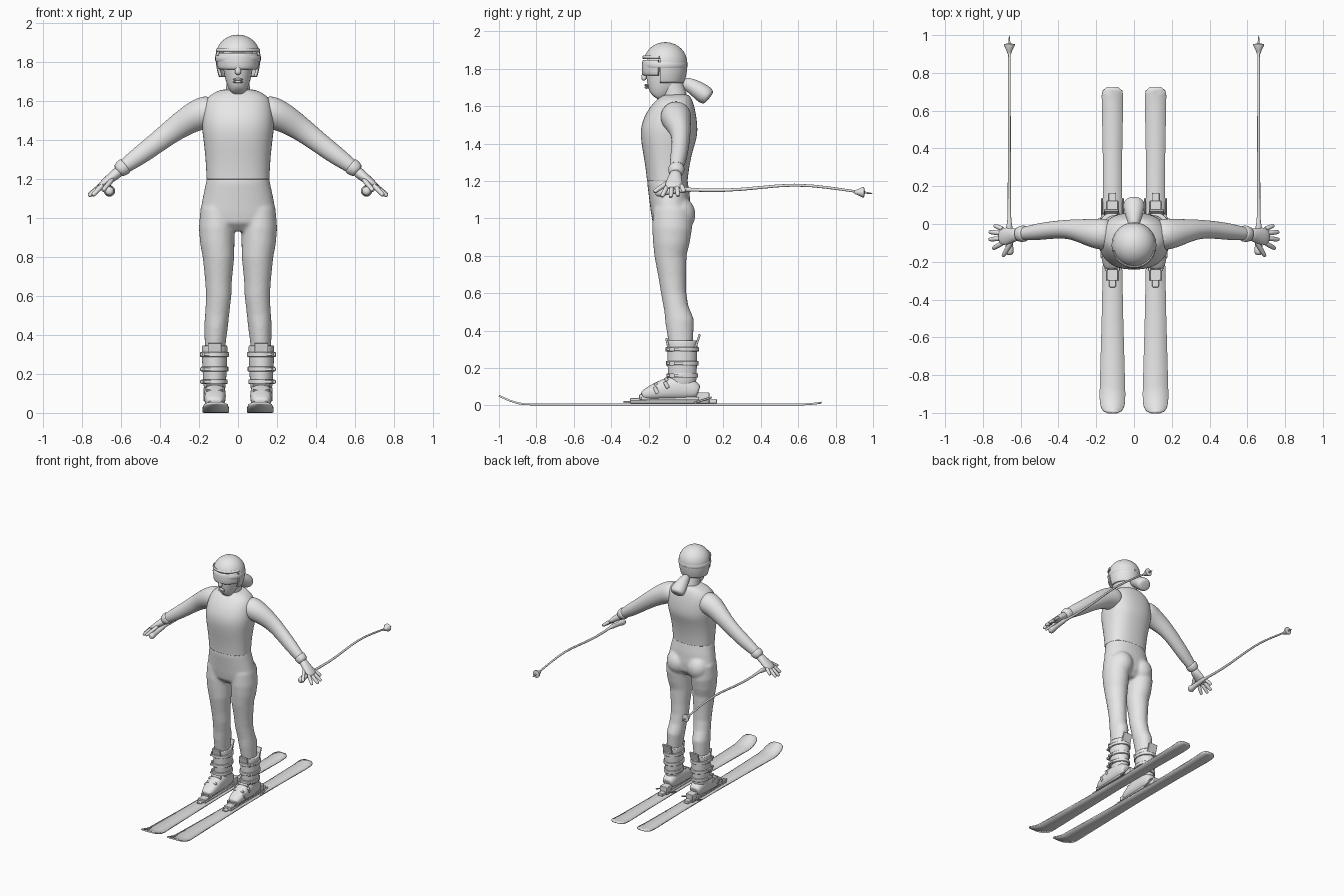
import bpy
import bmesh
from math import sin, cos, pi, radians, copysign
from mathutils import Vector, Matrix

X, Y, Z = Vector((1, 0, 0)), Vector((0, 1, 0)), Vector((0, 0, 1))

cube = bpy.data.objects.get("Cube")
if cube:
    bpy.data.objects.remove(cube, do_unlink=True)

grey = bpy.data.materials.new("light_grey")
grey.use_nodes = True
grey.diffuse_color = (.8, .8, .8, 1)
for node in grey.node_tree.nodes:
    if node.type == "BSDF_PRINCIPLED":
        node.inputs["Base Color"].default_value = (.8, .8, .8, 1)


def loft(bm, rows, ref=X, sides=16, power=1):
    """Skin ellipses along a path; each row is x, y, z, radius along ref, other radius."""
    points = [Vector(row[:3]) for row in rows]
    last = len(rows) - 1
    rings = []
    for i, row in enumerate(rows):
        along = (points[min(i + 1, last)] - points[max(i - 1, 0)]).normalized()
        u = (ref - along * ref.dot(along)).normalized()
        v = along.cross(u)
        ring = []
        for k in range(sides):
            c, s = cos(2 * pi * k / sides), sin(2 * pi * k / sides)
            c = copysign(abs(c) ** power, c)
            s = copysign(abs(s) ** power, s)
            ring.append(bm.verts.new(points[i] + u * c * row[3] + v * s * row[4]))
        rings.append(ring)
    for a, b in zip(rings, rings[1:]):
        for k in range(sides):
            n = (k + 1) % sides
            bm.faces.new((a[k], a[n], b[n], b[k]))
    bm.faces.new(rings[0][::-1])
    bm.faces.new(rings[-1])


def box(bm, center, size, tilt=0):
    matrix = (Matrix.Translation(center) @ Matrix.Rotation(radians(tilt), 4, "X")
              @ Matrix.Diagonal((*size, 1)))
    bmesh.ops.create_cube(bm, size=1, matrix=matrix)


def ball(bm, center, radii):
    matrix = Matrix.Translation(center) @ Matrix.Diagonal((*radii, 1))
    bmesh.ops.create_uvsphere(bm, u_segments=24, v_segments=16, radius=1, matrix=matrix)


def arc(z, rx, ry, span, tall, thick):
    """Rows for a band that curves around the front of the head."""
    steps = 24
    angles = [radians(span * (2 * i / steps - 1)) for i in range(steps + 1)]
    return [(rx * sin(a), -.112 - ry * cos(a), z, tall, thick) for a in angles]


def finish(name, bm, subsurf=0, mirror=False, remesh=0, bevel=0, solid=0, angle=50):
    bmesh.ops.recalc_face_normals(bm, faces=bm.faces)
    mesh = bpy.data.meshes.new(name)
    bm.to_mesh(mesh)
    bm.free()
    mesh.materials.append(grey)
    obj = bpy.data.objects.new(name, mesh)
    bpy.context.collection.objects.link(obj)
    bpy.ops.object.select_all(action="DESELECT")
    obj.select_set(True)
    bpy.context.view_layer.objects.active = obj
    bpy.ops.object.shade_smooth_by_angle(angle=radians(angle))
    if solid:
        mod = obj.modifiers.new("thickness", "SOLIDIFY")
        mod.thickness = solid
    if bevel:
        mod = obj.modifiers.new("soft_edges", "BEVEL")
        mod.width, mod.segments = bevel, 2
    if subsurf:
        mod = obj.modifiers.new("smooth_surface", "SUBSURF")
        mod.levels = mod.render_levels = subsurf
    if mirror:
        obj.modifiers.new("other_side", "MIRROR")
    if remesh:
        mod = obj.modifiers.new("blend", "REMESH")
        mod.mode, mod.voxel_size, mod.use_smooth_shade = "VOXEL", remesh, True
        mod = obj.modifiers.new("relax", "SMOOTH")
        mod.factor, mod.iterations = .5, 8
    return obj


# Sleeveless top
bm = bmesh.new()
loft(bm, [(0, y, z, rx, ry) for z, y, rx, ry in (
    (1.197, -.1, .16, .108), (1.2, -.1, .163, .11), (1.21, -.1, .163, .11),
    (1.3, -.1, .167, .121), (1.4, -.098, .178, .144), (1.47, -.091, .188, .157),
    (1.55, -.072, .183, .137), (1.61, -.056, .168, .107), (1.645, -.051, .125, .084),
    (1.665, -.052, .075, .066))], sides=24, power=.85)
finish("sleeveless_top", bm, subsurf=2)

# Trousers: pelvis, seat and legs blended together
bm = bmesh.new()
loft(bm, [(0, y, z, rx, ry) for z, y, rx, ry in (
    (1.22, -.1, .157, .105), (1.19, -.099, .163, .108), (1.12, -.089, .178, .109),
    (1.04, -.081, .193, .107), (.98, -.078, .18, .1), (.935, -.076, .09, .06))],
     sides=32, power=.9)
for side in (1, -1):
    ball(bm, (side * .09, -.045, 1.02), (.09, .096, .1))
    loft(bm, [(side * x, y, z, rx, ry) for z, x, y, rx, ry in (
        (1.05, .107, -.075, .086, .1), (.95, .109, -.074, .092, .107),
        (.87, .106, -.079, .088, .098), (.8, .1, -.083, .081, .086),
        (.68, .1, -.073, .069, .073), (.6, .099, -.066, .065, .067),
        (.52, .106, -.052, .062, .066), (.45, .112, -.034, .061, .077),
        (.36, .117, -.029, .054, .068), (.26, .119, -.025, .05, .055))], sides=32)
finish("trousers", bm, remesh=.009)

# Arms
bm = bmesh.new()
loft(bm, [
    (.11, -.055, 1.555, .075, .075), (.17, -.055, 1.545, .088, .088),
    (.24, -.045, 1.515, .073, .076), (.33, -.026, 1.455, .052, .062),
    (.42, -.03, 1.385, .047, .054), (.5, -.04, 1.325, .046, .05),
    (.57, -.05, 1.275, .037, .04), (.63, -.056, 1.232, .03, .03)], ref=Y)
finish("arms", bm, subsurf=2, mirror=True)

# Gloves: cuff, palm, fingers and thumb
bm = bmesh.new()
loft(bm, [(.575, -.05, 1.272, .042, .042), (.58, -.05, 1.268, .045, .045),
          (.605, -.054, 1.25, .043, .042), (.62, -.055, 1.238, .034, .032)], ref=Y)
loft(bm, [(.6, -.054, 1.25, .03, .03), (.635, -.058, 1.22, .036, .028),
          (.675, -.064, 1.19, .048, .022), (.705, -.068, 1.168, .045, .016),
          (.715, -.068, 1.16, .03, .008)], ref=Y)
fingers = [((.69, -.028, 1.182), (.74, -.008, 1.14)), ((.695, -.05, 1.175), (.767, -.042, 1.118)),
           ((.695, -.075, 1.172), (.768, -.082, 1.112)), ((.69, -.098, 1.176), (.748, -.13, 1.115)),
           ((.64, -.08, 1.205), (.695, -.172, 1.14))]
for root, tip in fingers:
    root, tip = Vector(root), Vector(tip)
    loft(bm, [(*root.lerp(tip, t), r, r) for t, r in
              ((0, .014), (.5, .0135), (.92, .012), (1, .008))], ref=Y, sides=10)
finish("gloves", bm, subsurf=1, mirror=True)

# Neck and face
bm = bmesh.new()
loft(bm, [(0, -.055, 1.61, .07, .07), (0, -.064, 1.66, .063, .068),
          (0, -.075, 1.7, .06, .066), (0, -.09, 1.76, .06, .065)])
loft(bm, [(0, y, z, rx, ry) for z, y, rx, ry in (
    (1.648, -.168, .025, .028), (1.66, -.158, .042, .052), (1.69, -.138, .06, .08),
    (1.74, -.118, .073, .1), (1.8, -.11, .083, .106), (1.86, -.11, .08, .1),
    (1.9, -.11, .05, .06))])
finish("neck_and_face", bm, subsurf=2)

bm = bmesh.new()
loft(bm, [(0, -.215, 1.8, .011, .012), (0, -.222, 1.77, .014, .014),
          (0, -.227, 1.748, .019, .016), (0, -.218, 1.738, .012, .01)])
finish("nose", bm, subsurf=2)

bm = bmesh.new()
for height in (1.7, 1.712):
    ball(bm, (0, -.21, height), (.026, .012, .007))
finish("lips", bm)

# Helmet shell with a cut face opening
bm = bmesh.new()
bmesh.ops.create_uvsphere(bm, u_segments=48, v_segments=32, radius=1)
for v in bm.verts:
    v.co = (v.co.x * .115, -.11 + v.co.y * .117, 1.83 + v.co.z * (.112 if v.co.z > 0 else .2))
brow, ear, rim = 1.858, -.14, 1.725
for spot, normal in ((Z * brow, Z), (Y * ear, Y), (Z * rim, Z)):
    bmesh.ops.bisect_plane(bm, geom=bm.verts[:] + bm.edges[:] + bm.faces[:],
                           plane_co=spot, plane_no=normal)
opening = []
for f in bm.faces:
    c = f.calc_center_median()
    if c.z < rim or (c.z < brow and c.y < ear):
        opening.append(f)
bmesh.ops.delete(bm, geom=opening, context="FACES")
finish("helmet", bm, solid=.014)

bm = bmesh.new()
loft(bm, arc(1.862, .112, .116, 75, .009, .006), ref=Z, sides=8)
finish("helmet_brim", bm)
bm = bmesh.new()
loft(bm, arc(1.806, .099, .112, 72, .042, .012), ref=Z, power=.7)
finish("goggles", bm)
bm = bmesh.new()
loft(bm, arc(1.82, .115, .117, 180, .016, .004), ref=Z, sides=8)
finish("goggle_strap", bm)

# Ponytail
bm = bmesh.new()
loft(bm, [(0, -.02, 1.725, .026, .03), (0, .01, 1.718, .034, .036),
          (0, .05, 1.697, .048, .045), (0, .09, 1.668, .059, .052),
          (0, .118, 1.648, .056, .048), (0, .125, 1.642, .03, .03)])
finish("ponytail", bm, subsurf=2)

# Ski boots
bm = bmesh.new()
loft(bm, [(.119, y, z, rx, rz) for y, z, rx, rz in (
    (.066, .07, .035, .03), (.06, .072, .044, .04), (.025, .09, .054, .06),
    (-.06, .097, .057, .07), (-.14, .08, .058, .052), (-.2, .063, .052, .036),
    (-.23, .054, .04, .025), (-.238, .052, .028, .015))], power=.8)
loft(bm, [(.12, y, z, rx, ry) for z, y, rx, ry in (
    (.08, -.012, .052, .068), (.15, -.02, .059, .078), (.24, -.02, .065, .081),
    (.33, -.02, .068, .083), (.345, -.02, .067, .082), (.348, -.02, .06, .074))])
finish("boots", bm, subsurf=2, mirror=True)

bm = bmesh.new()
for z in (.16, .225, .3):
    rx, ry = .056 + z * .05, .077 + z * .03
    loft(bm, [(.12, -.02, z + d, rx + .003, ry + .003) for d in (-.012, .012)], sides=32)
    box(bm, (.186, -.04, z), (.016, .05, .018))
    box(bm, (.15, -.095, z), (.05, .016, .016))
for y, z in ((-.105, .14), (-.16, .112)):
    box(bm, (.119, y, z), (.085, .018, .02), 25)
    box(bm, (.17, y, z - .03), (.016, .02, .04), 25)
box(bm, (.12, .062, .345), (.075, .012, .075), -18)
box(bm, (.12, -.1, .335), (.07, .012, .05), 12)
box(bm, (.119, -.085, .037), (.075, .31, .018))
finish("boot_buckles_and_soles", bm, mirror=True, bevel=.003)

# Bindings with brake arms
bm = bmesh.new()
center = .114
box(bm, (center, -.09, .018), (.07, .42, .014))
box(bm, (center, -.255, .026), (.06, .09, .026))
box(bm, (center, -.31, .018), (.035, .05, .012))
box(bm, (center, .09, .04), (.06, .07, .06))
box(bm, (center, .14, .022), (.04, .05, .024))
for side in (-1, 1):
    box(bm, (center + side * .055, .09, .028), (.01, .1, .01), 18)
    box(bm, (center + side * .032, -.23, .045), (.014, .04, .03))
finish("bindings", bm, mirror=True, bevel=.004)

# Skis
bm = bmesh.new()
rows = [[bm.verts.new((center + s * half, y, z)) for s in (-1, 0, 1)] for y, z, half in (
    (-1, .052, .025), (-.99, .047, .048), (-.97, .038, .061), (-.94, .025, .067),
    (-.9, .012, .068), (-.86, .006, .067), (-.5, .005, .057), (-.1, .005, .049),
    (.3, .005, .05), (.62, .005, .056), (.68, .009, .057), (.705, .012, .052), (.725, .015, .03))]
for a, b in zip(rows, rows[1:]):
    for k in (0, 1):
        bm.faces.new((a[k], a[k + 1], b[k + 1], b[k]))
skis = finish("skis", bm, mirror=True, solid=.01, angle=35)
skis.modifiers["thickness"].offset = 0

# Ski poles: grip, bent shaft and tip, then basket
bm = bmesh.new()
loft(bm, [(.66, y, z, r, r) for y, z, r in (
    (-.165, 1.138, .012), (-.155, 1.138, .024), (-.13, 1.14, .025), (-.11, 1.142, .017),
    (-.02, 1.152, .017), (0, 1.154, .016), (.01, 1.154, .009), (.2, 1.146, .009),
    (.4, 1.165, .008), (.58, 1.184, .008), (.76, 1.166, .007), (.88, 1.147, .007),
    (.97, 1.136, .006), (1, 1.133, .002))], sides=12)
finish("poles", bm, subsurf=1, mirror=True)
bm = bmesh.new()
loft(bm, [(.66, y, 1.14, r, r) for y, r in
          ((.9, .009), (.92, .016), (.945, .029), (.952, .029), (.956, .007))], sides=20)
finish("pole_baskets", bm, mirror=True, angle=35)
